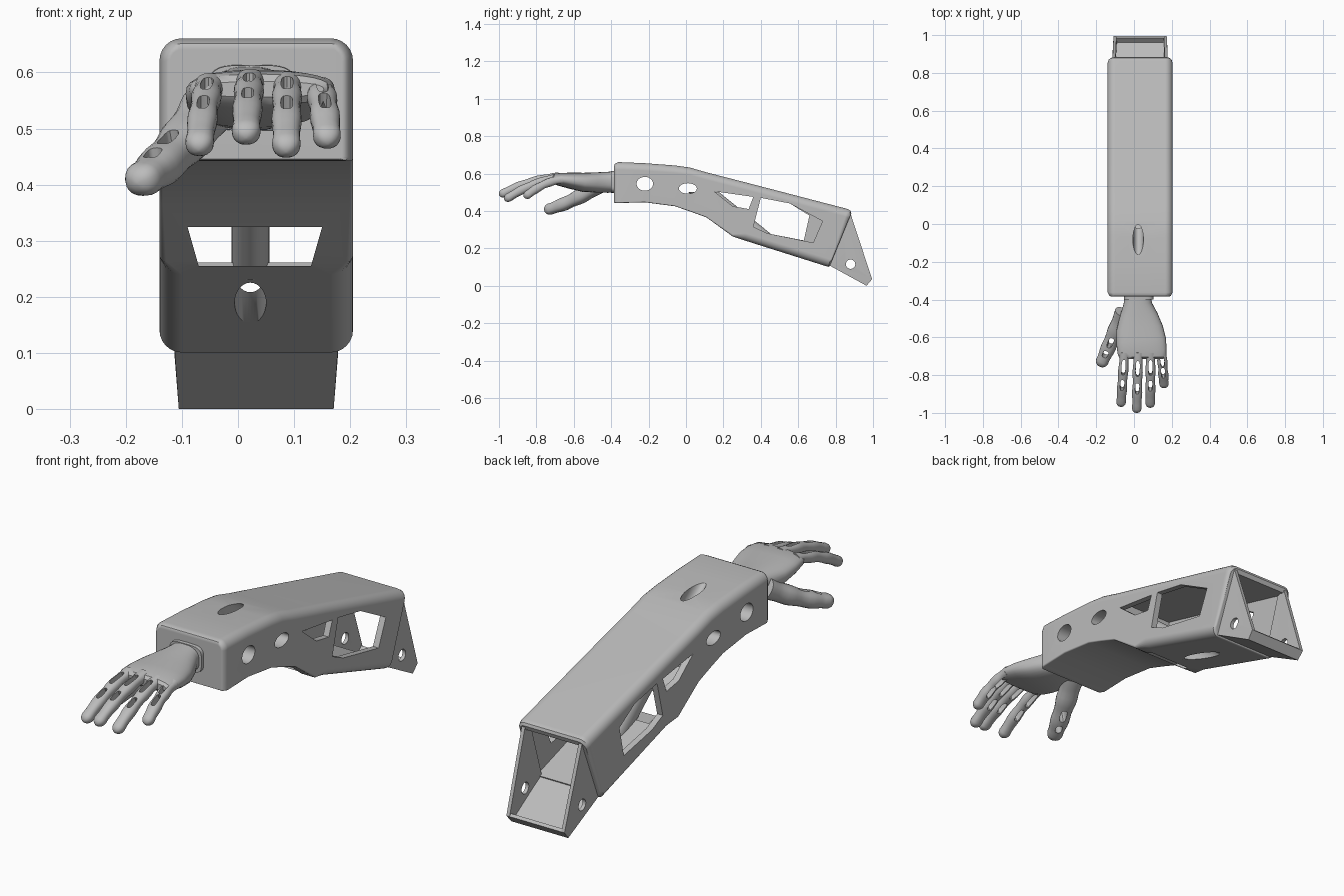
import bpy, bmesh, math
from mathutils import Vector, Matrix

cube = bpy.data.objects.get("Cube")
if cube:
    bpy.data.objects.remove(cube, do_unlink=True)

grey = bpy.data.materials.new("plain grey")
grey.use_nodes = True
GREY = (0.5, 0.5, 0.5, 1)
grey.diffuse_color = GREY
grey.node_tree.nodes["Principled BSDF"].inputs["Base Color"].default_value = GREY
MID = 0.0325  # centre of the forearm in x


def add_object(name, bm):
    bmesh.ops.recalc_face_normals(bm, faces=bm.faces)
    mesh = bpy.data.meshes.new(name)
    bm.to_mesh(mesh)
    bm.free()
    mesh.materials.append(grey)
    obj = bpy.data.objects.new(name, mesh)
    bpy.context.collection.objects.link(obj)
    return obj


def skin(name, loops):
    """Join equal rings of points into a closed tube with end caps."""
    bm = bmesh.new()
    rings = [[bm.verts.new(p) for p in loop] for loop in loops]
    for r0, r1 in zip(rings, rings[1:]):
        for i in range(len(r0)):
            j = (i + 1) % len(r0)
            bm.faces.new((r0[i], r0[j], r1[j], r1[i]))
    bm.faces.new(rings[0])
    bm.faces.new(rings[-1][::-1])
    return add_object(name, bm)


def prism(name, points, axis, a, b):
    """Extrude a 2D outline along one axis from a to b."""
    place = {"X": lambda u, v, w: (w, u, v),
             "Y": lambda u, v, w: (u, w, v),
             "Z": lambda u, v, w: (u, v, w)}[axis]
    return skin(name, [[place(u, v, w) for u, v in points] for w in (a, b)])


def oval(cu, cv, ru, rv, power=1.0, n=32):
    def p(t):
        return math.copysign(abs(t) ** power, t)
    angles = [2 * math.pi * i / n for i in range(n)]
    return [(cu + ru * p(math.cos(t)), cv + rv * p(math.sin(t))) for t in angles]


def frame(tangent):
    side = tangent.cross(Vector((0, 0, 1))).normalized()
    return side, side.cross(tangent)


def loft(name, sections, power=1.0, n=20):
    """Skin of ovals (x, y, z, half width, half height) along a path."""
    centres = [Vector(s[:3]) for s in sections]
    loops = []
    for i, (centre, s) in enumerate(zip(centres, sections)):
        ahead = centres[min(i + 1, len(centres) - 1)]
        side, up = frame((ahead - centres[max(i - 1, 0)]).normalized())
        loops.append([centre + side * u + up * v
                      for u, v in oval(0, 0, s[3], s[4], power, n)])
    return skin(name, loops)


def cut(obj, cutters):
    bpy.context.view_layer.objects.active = obj
    for c in cutters:
        mod = obj.modifiers.new("cut", "BOOLEAN")
        mod.operation, mod.solver, mod.object = "DIFFERENCE", "EXACT", c
        bpy.ops.object.modifier_apply(modifier=mod.name)
        bpy.data.objects.remove(c, do_unlink=True)


def hull_ring(y_low, y_high, low, high, r_low, r_high, half):
    """Rounded rectangle across the forearm, leaning from y_low to y_high."""
    ring = []
    for k, (sx, sz) in enumerate(((1, 1), (-1, 1), (-1, -1), (1, -1))):
        r = r_high if sz > 0 else r_low
        cx, cz = sx * (half - r), (high - r if sz > 0 else low + r)
        for i in range(7):
            a = math.pi / 2 * (k + i / 6)
            z = cz + r * math.sin(a)
            y = y_low + (y_high - y_low) * (z - low) / (high - low)
            ring.append((MID + cx + r * math.cos(a), y, z))
    return ring


def slanted_tube(name, ru, rv, low, high):
    """Oval rod on the sloping line from the bottom hole to the top hole."""
    return skin(name, [[(x, y, z) for x, y in oval(0.022, 0.48 - 1.242 * (z - 0.19), ru, rv)]
                       for z in (low, high)])


# Forearm shell: rounded sections from the wrist end to the elbow end
W = 0.1725
forearm = skin("forearm_shell", [hull_ring(*s) for s in (
    (-0.385, -0.385, 0.446, 0.641, 0.006, 0.02, W - 0.02),
    (-0.380, -0.380, 0.443, 0.652, 0.006, 0.032, W - 0.01),
    (-0.362, -0.362, 0.442, 0.661, 0.006, 0.04, W),
    (-0.22, -0.22, 0.446, 0.655, 0.006, 0.04, W),
    (-0.06, -0.06, 0.425, 0.643, 0.006, 0.04, W),
    (0.02, 0.02, 0.398, 0.632, 0.006, 0.04, W),
    (0.11, 0.11, 0.365, 0.606, 0.006, 0.04, W),
    (0.25, 0.25, 0.263, 0.570, 0.012, 0.04, W),
    (0.32, 0.32, 0.240, 0.552, 0.04, 0.04, W),
    (0.760, 0.865, 0.101, 0.410, 0.04, 0.04, W),
    (0.765, 0.880, 0.102, 0.400, 0.04, 0.035, W - 0.005),
    (0.768, 0.884, 0.104, 0.388, 0.04, 0.03, W - 0.012))])

# Hollow rear half, open at the back; the front half is solid with bores
cavity = [(0.1, 0.402), (0.26, 0.293), (0.80, 0.122), (0.93, 0.355), (0.12, 0.568),
          (0.1, 0.572)]
window_small = [(0.15, 0.505), (0.36, 0.475), (0.335, 0.41), (0.25, 0.425)]
window_large = [(0.40, 0.47), (0.555, 0.44), (0.66, 0.375), (0.63, 0.242),
                (0.435, 0.28), (0.36, 0.315)]
window_wide = window_large[:2] + [(0.73, 0.345), (0.68, 0.23)] + window_large[4:]
cut(forearm, [
    prism("cavity", cavity, "X", MID - 0.145, MID + 0.145),
    prism("front_side_hole", oval(-0.22, 0.545, 0.044, 0.037), "X", -0.4, 0.4),
    prism("rear_side_hole", oval(0.01, 0.52, 0.048, 0.028), "X", -0.4, 0.4),
    prism("small_window", window_small, "X", -0.4, 0.4),
    prism("large_window", window_large, "X", -0.4, MID),
    prism("wide_window", window_wide, "X", MID, 0.4),
    prism("lower_vent", [(-0.07, 0.255), (0.13, 0.255), (0.15, 0.325), (-0.09, 0.325)],
          "Y", 0.05, 0.36),
    slanted_tube("bore", 0.028, 0.07, 0.09, 0.72),
])

# Slanted channel running through the hollow
channel = slanted_tube("inner_channel", 0.034, 0.082, 0.23, 0.5)
cut(channel, [slanted_tube("bore", 0.028, 0.07, 0.09, 0.72)])

# Elbow bracket: two triangular cheeks and a sloping floor with a lip
cheek = [(0.76, 0.112), (0.965, 0.0), (0.995, 0.035), (0.88, 0.385), (0.84, 0.37)]
floor = [(0.76, 0.112), (0.965, 0.0), (0.995, 0.035), (0.985, 0.045),
         (0.96, 0.022), (0.765, 0.13)]


def taper(obj):
    for v in obj.data.vertices:
        v.co.x = MID + (v.co.x - MID) * (0.945 + 0.055 * min(v.co.z / 0.1, 1))


for word, s in (("right", -1), ("left", 1)):
    plate = prism(word + "_elbow_cheek", cheek, "X", MID + s * 0.130, MID + s * 0.146)
    cut(plate, [prism("pin_hole", oval(0.88, 0.115, 0.025, 0.025), "X", -0.4, 0.4)])
    taper(plate)
taper(prism("elbow_floor", floor, "X", MID - 0.14, MID + 0.14))

# Wrist and palm
loft("wrist_cuff", [(0.025, -0.36, 0.555, 0.08, 0.06),
                    (0.025, -0.40, 0.555, 0.078, 0.058)], power=0.5, n=32)
loft("palm", [(0.02, -0.37, 0.555, 0.068, 0.057), (0.02, -0.42, 0.553, 0.075, 0.056),
              (0.025, -0.48, 0.552, 0.10, 0.054), (0.03, -0.55, 0.553, 0.123, 0.051),
              (0.038, -0.62, 0.562, 0.132, 0.043), (0.043, -0.68, 0.569, 0.13, 0.034),
              (0.043, -0.705, 0.570, 0.122, 0.027), (0.043, -0.715, 0.570, 0.11, 0.014)],
     power=0.8, n=32)


def slot(point, tangent, half_length, half_width):
    """Rounded slot cutter through a digit, running along it."""
    side, up = frame(tangent)
    obj = prism("slot", oval(0, 0, half_width, half_length, 0.6, 16), "Z", -0.08, 0.08)
    obj.data.transform(Matrix.Translation(point) @
                       Matrix((side, tangent, up)).transposed().to_4x4())
    return obj


def digit(name, root, tip, bow, radius, slots, swell=0.0):
    """Curved digit with a rounded tip, joint bulges and hinge slots."""
    root, tip = Vector(root), Vector(tip)

    def at(t):
        return root.lerp(tip, t) + Vector((0, 0, bow * 4 * t * (1 - t)))
    cap = radius / (tip - root).length
    sections = []
    for i in range(15):
        t = i * (1 - cap) / 14
        r = radius * (1 + swell * (1 - t) + 0.06 * math.cos(t * 6 * math.pi))
        sections.append((*at(t), r, r * 0.9))
    for k in range(1, 6):
        a = k / 5.3 * math.pi / 2
        r = radius * math.cos(a)
        sections.append((*at(1 - cap + cap * math.sin(a)), r, r * 0.9))
    obj = loft(name, sections, power=0.85)
    cutters = []
    for t, half_length in slots:
        tangent = (at(t + 0.02) - at(t - 0.02)).normalized()
        cutters.append(slot(at(t), tangent, half_length, radius * 0.42))
    cut(obj, cutters)


# Fingers and thumb
for name, root, tip in (
        ("index_finger", (-0.05, -0.68, 0.575), (-0.070, -0.965, 0.460)),
        ("middle_finger", (0.022, -0.68, 0.582), (0.014, -0.998, 0.482)),
        ("ring_finger", (0.088, -0.68, 0.578), (0.086, -0.97, 0.457)),
        ("little_finger", (0.145, -0.66, 0.568), (0.160, -0.865, 0.471))):
    digit(name, root, tip, 0.02, 0.0255, [(0.26, 0.042), (0.58, 0.03)])
digit("thumb", (-0.053, -0.47, 0.535), (-0.181, -0.755, 0.402), -0.014, 0.033,
      [(0.52, 0.03), (0.74, 0.02)], swell=0.45)

# Smooth skin with crisp edges, large faces kept flat
for obj in bpy.context.scene.objects:
    obj.select_set(obj.type == "MESH")
bpy.ops.object.shade_smooth_by_angle(angle=math.radians(35))
bpy.context.view_layer.objects.active = forearm
weighted = forearm.modifiers.new("flat_faces", "WEIGHTED_NORMAL")
weighted.keep_sharp = True
bpy.ops.object.modifier_apply(modifier=weighted.name)
